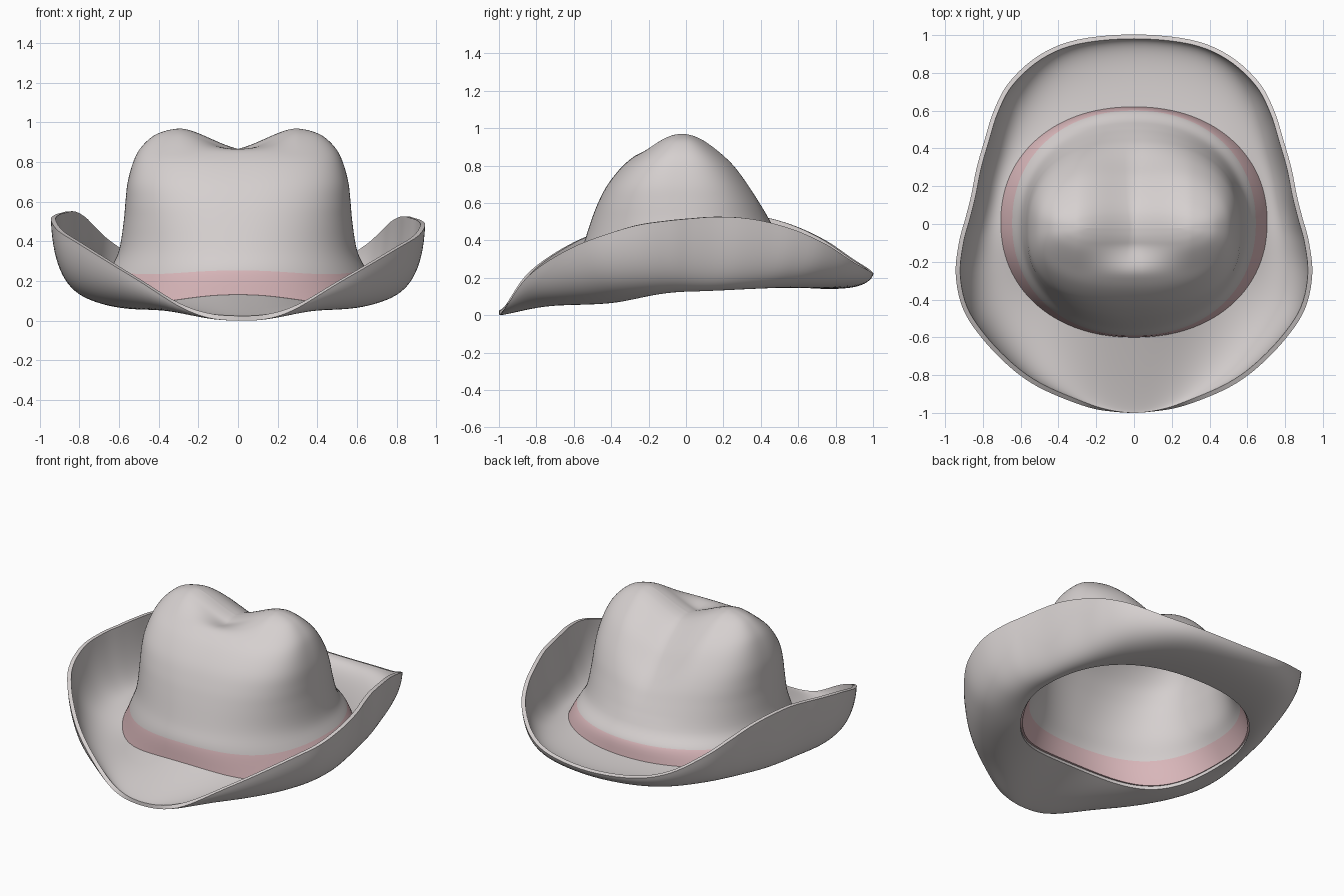
import bpy, bmesh, math
from mathutils import Vector

if "Cube" in bpy.data.objects:
    bpy.data.objects.remove(bpy.data.objects["Cube"])


def material(name, rgb):
    m = bpy.data.materials.new(name)
    m.diffuse_color = (*rgb, 1)
    m.use_nodes = True
    m.node_tree.nodes["Principled BSDF"].inputs["Base Color"].default_value = m.diffuse_color
    return m


FELT = material("pale grey felt", (0.67, 0.63, 0.625))
PINK = material("dusty pink band", (0.72, 0.49, 0.51))


def catmull(a, b, c, d, t):
    return 0.5 * (2 * b + (c - a) * t + (2 * a - 5 * b + 4 * c - d) * t * t
                  + (3 * b - a - 3 * c + d) * t ** 3)


def smooth_rows(rows, n, closed):
    """Resample rows of numbers with a smooth curve, n steps per span."""
    rows = [Vector(r) for r in rows]
    k, out = len(rows), []

    def get(i):
        return rows[i % k] if closed else rows[max(0, min(k - 1, i))]
    for i in range(k if closed else k - 1):
        out += [catmull(get(i - 1), get(i), get(i + 1), get(i + 2), j / n) for j in range(n)]
    return out if closed else out + [rows[-1]]


def ramp(a, b, v):
    t = max(0, min(1, (v - a) / (b - a)))
    return t * t * (3 - 2 * t)


def oval(a, power):
    """Point on a slightly squared unit circle."""
    c, s = math.cos(a), math.sin(a)
    return (math.copysign(abs(c) ** (2 / power), c), math.copysign(abs(s) ** (2 / power), s))


def base_z(a):
    """Height of the seam between crown and brim; it dips at the front corners."""
    s = math.sin(a)
    diag = math.sin(2 * a) ** 2
    return 0.155 + 0.02 * s + (-0.05 if s < 0 else 0.01) * diag


def build(name, rings, thickness, band_rings=0):
    """Skin a stack of closed rings, thicken it and shade it smooth."""
    bm = bmesh.new()
    vs = [[bm.verts.new(p) for p in ring] for ring in rings]
    n = len(rings[0])
    for r in range(len(vs) - 1):
        for i in range(n):
            j = (i + 1) % n
            f = bm.faces.new((vs[r][i], vs[r][j], vs[r + 1][j], vs[r + 1][i]))
            f.material_index = 1 if r < band_rings else 0
    bmesh.ops.remove_doubles(bm, verts=bm.verts, dist=0.00005)
    me = bpy.data.meshes.new(name)
    bm.to_mesh(me)
    bm.free()
    ob = bpy.data.objects.new(name, me)
    bpy.context.collection.objects.link(ob)
    me.materials.append(FELT)
    if band_rings:
        me.materials.append(PINK)
    mod = ob.modifiers.new("thickness", 'SOLIDIFY')
    mod.thickness = thickness
    mod.offset = -1
    bpy.ops.object.select_all(action='DESELECT')
    ob.select_set(True)
    bpy.context.view_layer.objects.active = ob
    bpy.ops.object.modifier_apply(modifier=mod.name)
    bpy.ops.object.shade_smooth_by_angle(angle=math.radians(60))
    return ob


# Crown: height, half width, front y, back y; first span is the band
profile = [
    (0.13, 0.705, -0.60, 0.62), (0.255, 0.645, -0.59, 0.60), (0.36, 0.60, -0.555, 0.535),
    (0.50, 0.577, -0.51, 0.467), (0.60, 0.568, -0.472, 0.418), (0.70, 0.557, -0.42, 0.357),
    (0.80, 0.53, -0.34, 0.283), (0.87, 0.495, -0.255, 0.21), (0.93, 0.435, -0.172, 0.13),
    (0.96, 0.37, -0.115, 0.072), (0.973, 0.30, -0.068, 0.024), (0.977, 0.24, -0.022, -0.022),
]
SEG = 144
crown_rings = []
for z, rx, yf, yb in smooth_rows(profile, 5, False):
    ring = []
    for i in range(SEG):
        a = 2 * math.pi * i / SEG
        ox, oy = oval(a, 2.15 + 0.45 * ramp(0.3, 0.8, z))
        x = rx * ox
        y = (yf + yb) / 2 + (yb - yf) / 2 * oy
        # seam follows the brim near the bottom
        zz = z + (base_z(a) - 0.13) * (1 - ramp(0.13, 0.36, z))
        # lengthwise pinch in the top, ending in a point at the front
        if abs(x) < 0.3 and z > 0.4:
            w = 0.2 * (1 + math.cos(math.pi * x / 0.3)) + 0.6 * (1 - abs(x) / 0.3) ** 1.2
            zz -= 0.107 * w * ramp(-0.28, -0.10, y) * (1 - ramp(0.28, 0.55, y))
        ring.append((x, y, zz))
    crown_rings.append(ring)
build("crown_with_band", crown_rings, 0.018, band_rings=5)

# Brim: right half of the edge from front to back (x, y, edge z, low z)
edge = [
    (0, -1.0, 0.028, 0.025), (0.15, -0.98, 0.037, 0.025), (0.3, -0.93, 0.085, 0.03),
    (0.5, -0.845, 0.20, 0.04), (0.65, -0.745, 0.285, 0.055), (0.8, -0.6, 0.37, 0.075),
    (0.9, -0.45, 0.43, 0.095), (0.938, -0.27, 0.485, 0.11), (0.92, -0.1, 0.51, 0.125),
    (0.885, 0.03, 0.522, 0.13), (0.855, 0.15, 0.53, 0.13), (0.825, 0.3, 0.525, 0.13),
    (0.782, 0.45, 0.50, 0.13), (0.735, 0.6, 0.455, 0.135), (0.655, 0.75, 0.385, 0.14),
    (0.5, 0.89, 0.295, 0.145), (0.3, 0.972, 0.25, 0.15), (0, 1.0, 0.235, 0.15),
]
left = [(-x, y, z + 0.03 * x, lo) for x, y, z, lo in reversed(edge[1:-1])]
contour = smooth_rows(edge + left, 5, True)
THICK, STEPS = 0.024, 20
brim_rings = []
for s in range(STEPS, -1, -1):
    t = s / STEPS
    b0, b1, b2, b3 = (1 - t) ** 3, 3 * t * (1 - t) ** 2, 3 * t * t * (1 - t), t ** 3
    ring = []
    for x, y, z, lo in contour:
        a = math.atan2(y, x / 0.92)
        ox, oy = oval(a, 2.15)
        ix, iy = 0.70 * ox, 0.01 + 0.607 * oy
        iz = base_z(a)
        # pull steep edges in so the thickness stays inside the outline
        inset = 1 - THICK * 0.8 * ramp(-1, -0.5, y)
        k = b1 * 0.5 + b2 * 0.95 + b3
        side = 0.14 + 0.12 * abs(x)
        ring.append((ix + (x * inset - ix) * k, iy + (y * inset - iy) * k,
                     b0 * iz + b1 * (0.45 * iz + 0.55 * lo)
                     + b2 * (lo + side * (z - lo)) + b3 * z))
    brim_rings.append(ring)
brim = build("brim", brim_rings, THICK)

# Rest the hat on the ground
low = min(v.co.z for v in brim.data.vertices)
for ob in bpy.context.collection.objects:
    for v in ob.data.vertices:
        v.co.z -= low
